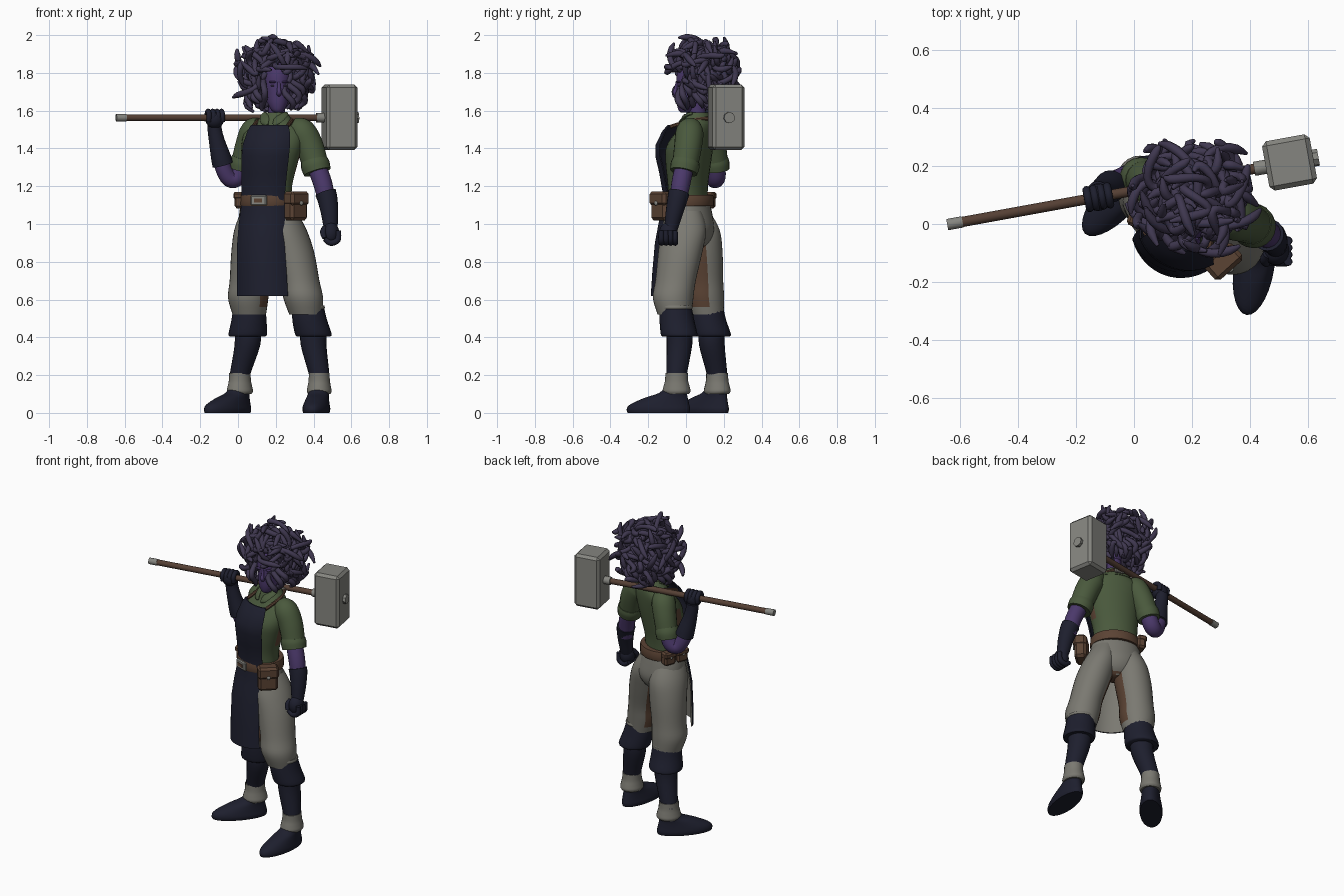
import bpy, bmesh, math, random
from mathutils import Vector, Matrix

if "Cube" in bpy.data.objects:
    bpy.data.objects.remove(bpy.data.objects["Cube"])

random.seed(11)


def material(name, rgb):
    m = bpy.data.materials.new(name)
    m.diffuse_color = (*rgb, 1)
    m.use_nodes = True
    m.node_tree.nodes["Principled BSDF"].inputs["Base Color"].default_value = m.diffuse_color
    return m


NAVY = material("navy leather", (.0125, .0135, .027))
GREEN = material("green cloth", (.068, .1, .046))
SKIN = material("purple skin", (.07, .04, .145))
SNAKE = material("dusky violet", (.05, .039, .08))
LINEN = material("grey linen", (.195, .19, .165))
BROWN = material("brown leather", (.105, .056, .034))
WOOD = material("dark wood", (.09, .05, .034))
STEEL = material("grey steel", (.235, .235, .215))
TURN = math.radians(20)          # the body is turned towards -x


def axes(a):
    """side and forward directions for a heading"""
    return (Vector((math.cos(a), -math.sin(a), 0)), Vector((-math.sin(a), -math.cos(a), 0)))


def finish(name, bm, *mats, rule=None, angle=40):
    bmesh.ops.recalc_face_normals(bm, faces=bm.faces)
    if rule:
        for f in bm.faces:
            f.material_index = int(rule(f.normal, f.calc_center_median()))
    me = bpy.data.meshes.new(name)
    bm.to_mesh(me)
    bm.free()
    ob = bpy.data.objects.new(name, me)
    bpy.context.collection.objects.link(ob)
    for m in mats:
        me.materials.append(m)
    bpy.ops.object.select_all(action='DESELECT')
    ob.select_set(True)
    bpy.context.view_layer.objects.active = ob
    bpy.ops.object.shade_smooth_by_angle(angle=math.radians(angle))
    return ob


def add_tube(bm, pts, a=None, n=20, sub=4):
    """smooth loft through (x, y, z, rx[, ry]); level rings when a heading is given"""
    P = [Vector(p if len(p) == 5 else (*p, p[3])) for p in pts]
    Q = []
    for i in range(len(P) - 1):
        p0, p1, p2, p3 = P[max(i - 1, 0)], P[i], P[i + 1], P[min(i + 2, len(P) - 1)]
        for k in range(sub):
            t = k / sub
            Q.append(p1 + (p2 - p0) * (.5 * t) + (p0 * 2 - p1 * 5 + p2 * 4 - p3) * (.5 * t * t)
                     + (p1 * 3 - p0 - p2 * 3 + p3) * (.5 * t ** 3))
    Q.append(P[-1])
    C = [Vector(q[:3]) for q in Q]
    U, rings = Vector((.9, -.3, .31)), []
    for i, q in enumerate(Q):
        if a is None:
            T = (C[min(i + 1, len(C) - 1)] - C[max(i - 1, 0)]).normalized()
            U = (U - T * U.dot(T)).normalized()
            V = T.cross(U)
        else:
            U, V = axes(a)
        rings.append([bm.verts.new(C[i] + U * (q[3] * math.cos(w)) + V * (q[4] * math.sin(w)))
                      for w in (2 * math.pi * j / n for j in range(n))])
    for r, s in zip(rings, rings[1:]):
        for j in range(n):
            bm.faces.new((r[j], r[(j + 1) % n], s[(j + 1) % n], s[j]))
    bm.faces.new(rings[0])
    bm.faces.new(rings[-1])


def tube(name, pts, *mats, a=None, n=20, sub=4, rule=None):
    bm = bmesh.new()
    add_tube(bm, pts, a, n, sub)
    return finish(name, bm, *mats, rule=rule)


def solid(name, c, size, mat, a=0, bevel=0, ball=False):
    """box or ellipsoid, turned to a heading"""
    bm = bmesh.new()
    if ball:
        bmesh.ops.create_uvsphere(bm, u_segments=20, v_segments=12, radius=.5)
    else:
        bmesh.ops.create_cube(bm, size=1)
    bm.transform(Matrix.Diagonal((*size, 1)))
    if bevel:
        bmesh.ops.bevel(bm, geom=bm.edges[:], offset=bevel, segments=1, affect='EDGES')
    bm.transform(Matrix.Translation(c) @ Matrix.Rotation(-a, 4, 'Z'))
    return finish(name, bm, mat, angle=60 if ball else 20)


side, front = axes(TURN)

# Torso, with leather panels under the arms
tube("shirt", [(.155, .01, 1.08, .135, .10), (.155, .01, 1.2, .135, .102), (.168, .012, 1.32, .152, .115),
               (.178, .02, 1.41, .165, .118), (.19, .05, 1.49, .16, .092), (.197, .062, 1.535, .105, .075),
               (.2, .065, 1.56, .07, .06)], GREEN, BROWN, a=TURN, n=32,
     rule=lambda n, c: 1.25 < c.z < 1.43 and abs(n.dot(side)) > .8 and
     (n.dot(front) < .1 if n.dot(side) > 0 else abs(n.dot(front)) < .45))
tube("collar", [(.197, .062, 1.53, .115, .08), (.199, .062, 1.555, .088, .072), (.202, .06, 1.59, .06, .056)],
     GREEN, a=TURN)
for s in (-1, 1):
    p = Vector((.2, .055, 1.0)) + front * .07
    tube("collar_flap", [(*(p + side * (s * u) - front * b + Vector((0, 0, z))), r, .008) for u, b, z, r in
                         ((.018, -.012, .525, .008), (.036, .0, .548, .026), (.058, .04, .578, .022), (.06, .07, .585, .01))],
         GREEN, n=12)

# Trousers, with leather inner thighs
tube("trouser_seat", [(.155, .012, 1.13, .14, .105), (.16, .015, 1.05, .158, .12), (.17, .02, .97, .165, .125),
                      (.175, .03, .91, .12, .095), (.178, .035, .87, .05, .05)], LINEN, BROWN, a=TURN, n=28,
     rule=lambda n, c: n.z < -.75)
legs = {
    1: [(.235, -.005, 1.07, .07, .09), (.26, -.012, .97, .1, .122), (.295, -.03, .85, .107, .118),
        (.33, -.055, .7, .1, .108), (.345, -.068, .61, .105, .108), (.36, -.06, .52, .088, .09)],
    -1: [(.09, .035, 1.07, .07, .09), (.085, .06, .97, .102, .12), (.075, .08, .85, .11, .114),
         (.06, .092, .7, .104, .105), (.054, .095, .61, .107, .107), (.06, .11, .52, .088, .09)]}
cuffs = {1: [(.37, -.055, .56, .085), (.38, -.048, .49, .092), (.398, -.037, .42, .097), (.4, -.035, .405, .09)],
         -1: [(.06, .112, .56, .085), (.058, .12, .49, .093), (.052, .135, .42, .102), (.05, .137, .405, .095)]}
feet = {1: (.43, -.05, math.radians(9)), -1: (.01, .165, math.radians(42))}
for s, label in ((1, "left"), (-1, "right")):
    tube(label + "_trouser_leg", legs[s], LINEN, BROWN, a=TURN, n=32,
         rule=lambda n, c: n.dot(side) * s < -.82 and .55 < c.z < .97)
    tube(label + "_boot_cuff", cuffs[s], NAVY, a=0)
    kx, ky = cuffs[s][0][:2]
    tube(label + "_trouser_hem", [(kx, ky, .55, .087), (kx, ky, .558, .09), (kx, ky, .568, .087)], LINEN, a=0)
    fx, fy, h = feet[s]
    top = cuffs[s][-1]
    tube(label + "_boot_shaft", [(top[0], top[1], .46, .07), (top[0], top[1], .36, .068),
                                 (fx, fy, .2, .054), (fx, fy, .15, .053)], NAVY, a=0)
    tube(label + "_ankle_wrap", [(fx, fy, .21, .055, .06), (fx, fy, .17, .057, .062), (fx, fy, .14, .062, .07),
                                 (fx, fy, .115, .066, .075), (fx, fy, .1, .06, .065)], LINEN, a=h)
    fwd = axes(h)[1]
    tube(label + "_shoe", [(fx + fwd.x * d, fy + fwd.y * d, z, w, l) for d, z, w, l in
                           ((.097, 0, .066, .166), (.097, .02, .07, .17), (.09, .045, .066, .158),
                            (.055, .08, .058, .115), (.02, .105, .054, .075), (0, .14, .05, .056))], NAVY, a=h, n=28)

# Apron: a curved sheet, navy outside and linen inside
rows = [(1.525, .2, .035, .15, .125, 43), (1.49, .195, .02, .16, .14, 47), (1.42, .187, .006, .17, .162, 50),
        (1.36, .18, .004, .168, .162, 51), (1.27, .168, .006, .155, .142, 54), (1.17, .16, .01, .146, .128, 55),
        (1.1, .16, .012, .148, .13, 55), (1.0, .16, .018, .16, .16, 52), (.9, .162, .02, .17, .182, 50),
        (.75, .17, .02, .178, .196, 50), (.62, .176, .02, .183, .205, 50)]
bm = bmesh.new()
sheets = []
for off in (.004, -.004):
    sheets.append([[bm.verts.new(Vector((x, y, z)) + side * ((rx + off) * math.sin(math.radians(A * u / 8)))
                    + front * ((ry + off) * math.cos(math.radians(A * u / 8)))) for u in range(-8, 9)]
                   for z, x, y, rx, ry, A in rows])
for g in sheets:
    for r, q in zip(g, g[1:]):
        for j in range(16):
            bm.faces.new((r[j], r[j + 1], q[j + 1], q[j]))
rim = [[*g[0], *[r[-1] for r in g[1:]], *g[-1][-2::-1], *[r[0] for r in g[-2:0:-1]]] for g in sheets]
for j in range(len(rim[0])):
    k = (j + 1) % len(rim[0])
    bm.faces.new((rim[0][j], rim[0][k], rim[1][k], rim[1][j]))
finish("apron", bm, NAVY, LINEN, rule=lambda n, c: n.dot(front) < -.3 and c.z < 1.1)
for s in (-1, 1):
    a0 = Vector((.2, .035, 1.515)) + side * (.095 * s) + front * .09
    a1 = Vector((.198, .06, 1.548)) + side * (.09 * s)
    a2 = Vector((.2, .062, 1.56)) + side * (.03 * s) - front * .075
    tube("apron_strap", [(*p, .011) for p in (a0, a1, a2)], BROWN, n=8)
solid("strap_buckle", Vector((.2, .062, 1.555)) - front * .08, (.06, .02, .03), LINEN, TURN, .005)

# Belt, buckle and pouches
mid = Vector((.158, .01, 1.125))
tube("belt", [(mid.x, mid.y, z, .145 + d, .131 + d) for z, d in
              ((1.095, 0), (1.1, .005), (1.148, .003), (1.154, -.002))], BROWN, a=TURN, n=28, sub=2)
solid("belt_buckle", mid + front * .139, (.09, .02, .055), STEEL, TURN, .006)
solid("buckle_tongue", mid + front * .149, (.045, .006, .02), BROWN, TURN)
h = math.radians(-42)
out = axes(h)[1]
p = Vector((.305, -.125, 1.095))
solid("large_pouch", p, (.12, .075, .155), BROWN, h, .016)
solid("large_pouch_flap", p + out * .006 + Vector((0, 0, .04)), (.127, .08, .075), BROWN, h, .014)
solid("large_pouch_stud", p + out * .046 + Vector((0, 0, .015)), (.024, .014, .024), STEEL, h, ball=True)
for d in (-.06, .03):
    p = mid - side * .138 + front * d
    h = TURN + math.radians(90)
    solid("small_pouch", p, (.08, .055, .085), BROWN, h, .012)
    solid("small_pouch_flap", p - side * .005 + Vector((0, 0, .025)), (.085, .058, .04), BROWN, h, .01)
    solid("small_pouch_stud", p - side * .033 + Vector((0, 0, .01)), (.016, .01, .016), STEEL, h, ball=True)

# Arms: sleeve, rolled edge, skin and long glove
arms = {
    "left": ([(.29, .03, 1.515, .05), (.335, .02, 1.49, .073), (.375, .012, 1.42, .074), (.402, 0, 1.34, .07), (.415, -.01, 1.29, .068)],
             [(.404, 0, 1.335, .072), (.41, -.005, 1.31, .077), (.42, -.012, 1.275, .073)],
             [(.41, -.005, 1.32, .05), (.45, -.028, 1.21, .05), (.472, -.045, 1.1, .043)],
             [(.464, -.038, 1.165, .056), (.474, -.046, 1.13, .053), (.485, -.062, 1.06, .046), (.49, -.077, .99, .038), (.495, -.09, .95, .035)]),
    "right": ([(.12, .09, 1.515, .05), (.085, .115, 1.49, .072), (.057, .14, 1.42, .07), (.034, .155, 1.34, .066), (.024, .16, 1.3, .064)],
              [(.034, .153, 1.35, .066), (.026, .158, 1.32, .072), (.018, .162, 1.285, .068)],
              [(.025, .158, 1.32, .05), (-.005, .16, 1.25, .05), (-.045, .148, 1.24, .045), (-.08, .133, 1.3, .043), (-.1, .122, 1.38, .04)],
              [(-.08, .13, 1.315, .056), (-.092, .124, 1.36, .052), (-.11, .116, 1.43, .043), (-.122, .112, 1.49, .038), (-.125, .11, 1.53, .038)])}
for label, parts in arms.items():
    for part, pts, mat in zip(("sleeve", "sleeve_roll", "arm", "glove"), parts, (GREEN, GREEN, SKIN, NAVY)):
        tube(label + "_" + part, pts, mat)
solid("left_fist", (.492, -.093, .95), (.09, .1, .12), NAVY, .1, ball=True)
for k in range(4):
    y = -.13 + .024 * k
    tube("left_finger", [(.532, y, .965, .014), (.528, y, .915, .016), (.49, y, .9, .016), (.458, y, .92, .013)], NAVY, n=10)
tube("left_thumb", [(.46, -.105, .98, .016), (.45, -.125, .955, .016), (.458, -.138, .925, .012)], NAVY, n=10)

# Hammer resting across the shoulders
TILT = math.radians(10.3)
along, across = Vector((math.cos(TILT), math.sin(TILT), 0)), Vector((-math.sin(TILT), math.cos(TILT), 0))
grip = Vector((0, .115, 1.563))


def rod(name, x0, x1, r, mat, n=16):
    a, b = (grip + along * (x / math.cos(TILT)) for x in (x0, x1))
    tube(name, [(*a, r), (*b, r)], mat, n=n, sub=1)


rod("hammer_shaft", -.62, .6, .018, WOOD)
rod("shaft_end_cap", -.645, -.592, .02, STEEL)
rod("shaft_collar", .415, .47, .025, STEEL)
rod("hammer_pin", .6, .637, .03, STEEL, 8)
solid("hammer_head", grip + along * .546 + Vector((0, 0, .002)), (.167, .173, .345), STEEL, -TILT, .016)
hand = grip - along * .125
solid("right_fist", hand - Vector((0, 0, .008)), (.1, .095, .1), NAVY, -TILT, ball=True)
for k in range(4):
    c = hand + along * (-.036 + .024 * k)
    arc = [c + across * (.034 * math.cos(w)) + Vector((0, 0, .034 * math.sin(w))) for w in (-.6, .5, 1.6, 2.7, 3.8)]
    tube("right_finger", [(*q, .014) for q in arc], NAVY, n=10)

# Neck, head and face
tube("neck", [(.2, .07, 1.53, .052), (.203, .06, 1.58, .045), (.206, .055, 1.66, .045)], SKIN, a=0)
LOOK = math.radians(-6)
tube("head", [(.212, -.008, 1.59, .016, .018), (.211, -.002, 1.603, .034, .038), (.21, .015, 1.64, .054, .064),
              (.208, .032, 1.69, .066, .083), (.206, .045, 1.74, .074, .096), (.205, .055, 1.8, .078, .102),
              (.203, .065, 1.86, .066, .085), (.2, .07, 1.895, .03, .04)], SKIN, a=LOOK, n=24)
fs, ff = axes(LOOK)
face = Vector((.207, .042, 0))
tube("nose", [(*(face + ff * d + Vector((0, 0, z))), r) for d, z, r in
              ((.09, 1.75, .007), (.097, 1.715, .01), (.1, 1.695, .013), (.083, 1.682, .011))], SKIN, n=10)
solid("lips", face + ff * .078 + Vector((0, 0, 1.65)), (.04, .016, .016), SKIN, LOOK, ball=True)
for s in (-1, 1):
    solid("eye", face + ff * .082 + fs * (.031 * s) + Vector((0, 0, 1.732)), (.026, .012, .01), SNAKE, LOOK, ball=True)
    solid("brow", face + ff * .084 + fs * (.032 * s) + Vector((0, 0, 1.752)), (.042, .02, .012), SKIN, LOOK, ball=True)

# Snake hair: wandering tubes growing out of the scalp, kept clear of the face
solid("scalp", (.2, .088, 1.805), (.2, .21, .2), SNAKE, ball=True)
crown = Vector((.2, .09, 1.79))
bm = bmesh.new()
N = 150
for i in range(N):
    z = 1 - 2 * (i + .5) / N
    w = i * 2.39996
    d = Vector((math.cos(w) * math.sqrt(1 - z * z), math.sin(w) * math.sqrt(1 - z * z), z))
    if z < -.8 or (d.y < -.4 and z < .1 and abs(d.x) < .42):
        continue
    for attempt in range(25):
        axis = d.cross(Vector([random.uniform(-1, 1) for _ in range(3)])).normalized()
        reach, swing = random.uniform(.07, .15), random.uniform(.3, 1.2)
        ph, freq = random.uniform(0, 6.28), random.uniform(5, 9)
        pts = []
        for k, r in enumerate((.018, .018, .017, .0165, .016, .0155, .015, .0145, .0165, .016, .006)):
            t = k / 10
            v = Matrix.Rotation(swing * t, 3, axis) @ d
            v = Matrix.Rotation(.32 * math.sin(t * freq + ph) * min(1, 3 * t), 3, v.cross(axis)) @ v
            v = v * (.08 + reach * t + .016 * math.sin(t * freq + ph * 2))
            pts.append((crown.x + v.x * 1.05, crown.y + v.y, crown.z + v.z * (1 if v.z > 0 else 1.12), r))
        if (not any(q[1] < .03 and abs(q[0] - .207) < .078 and q[2] < 1.775 for q in pts)
                and min(q[2] for q in pts) > 1.585 and max(q[2] for q in pts) < 1.99
                and min(q[1] for q in pts) > -.12 and max(q[1] for q in pts) < .3):
            add_tube(bm, pts, n=8, sub=2)
            break
# Longer locks hanging beside the face and over the nape
for k in range(26):
    w = math.radians(-60 + 300 * k / 25)
    u = Vector((math.cos(w), math.sin(w), 0))
    ph = random.uniform(0, 6.28)
    low = random.uniform(1.59, 1.66)
    pts = []
    for j in range(8):
        t = j / 7
        q = crown + u * (.085 + .06 * math.sin(t * 2.6) + .018 * math.sin(t * 8 + ph)) \
            + Vector((-u.y, u.x, 0)) * (.025 * math.sin(t * 7 + ph))
        pts.append((q.x, q.y, 1.8 + (low - 1.8) * t, .017 if j < 7 else .007))
    add_tube(bm, pts, n=8, sub=2)
finish("snake_hair", bm, SNAKE, angle=60)
